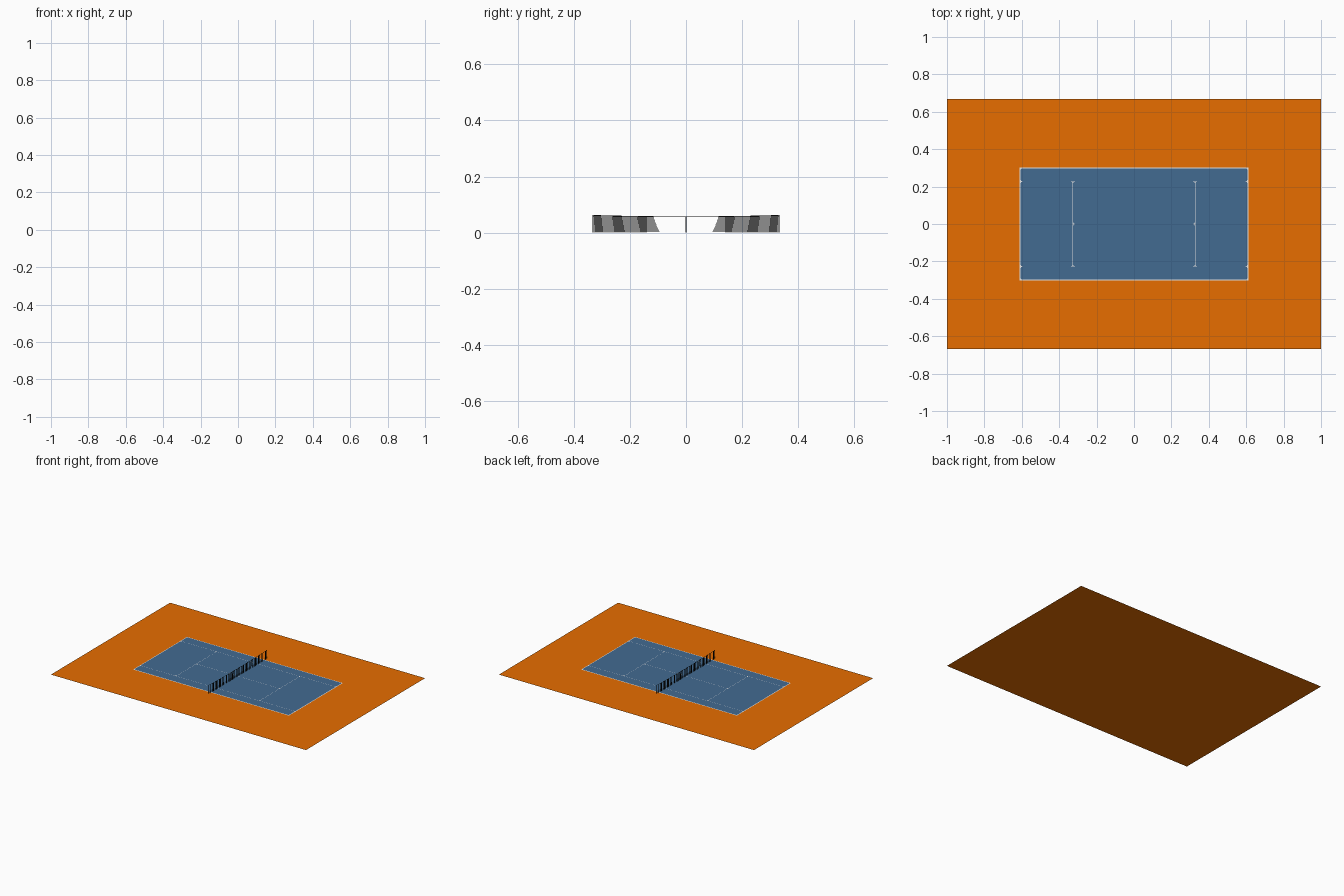
import bpy, bmesh, math

if "Cube" in bpy.data.objects:
    bpy.data.objects.remove(bpy.data.objects["Cube"])

def material(name, rgb):
    m = bpy.data.materials.new(name)
    m.diffuse_color = (*rgb, 1)
    m.use_nodes = True
    m.node_tree.nodes["Principled BSDF"].inputs["Base Color"].default_value = m.diffuse_color
    return m

ORANGE = material("clay orange", (0.80, 0.155, 0.0))
BLUE = material("court blue", (0.055, 0.147, 0.285))
WHITE = material("line white", (0.85, 0.85, 0.85))
BLACK = material("net black", (0.004, 0.004, 0.004))

def finish(bm, name, mat):
    me = bpy.data.meshes.new(name)
    bm.to_mesh(me)
    bm.free()
    me.materials.append(mat)
    ob = bpy.data.objects.new(name, me)
    bpy.context.collection.objects.link(ob)
    return ob

def panel(bm, x0, x1, y0, y1, z, r=0.0):
    # flat rectangle facing up, with rounded corners if r > 0
    pts = []
    corners = [(x1 - r, y1 - r), (x0 + r, y1 - r), (x0 + r, y0 + r), (x1 - r, y0 + r)]
    for k, (cx, cy) in enumerate(corners):
        for s in range(5 if r else 1):
            a = math.pi / 2 * (k + s / 4)
            pts.append((cx + r * math.cos(a), cy + r * math.sin(a), z))
    bm.faces.new([bm.verts.new(p) for p in pts])

L, W = 0.611, 0.302          # outer edge of the lines
T = 0.0045                   # border line width
t = 0.0008                   # half width of inner lines
SERVICE, SINGLES = 0.327, 0.227
R = 0.011

# surround
bm = bmesh.new()
panel(bm, -1, 1, -0.667, 0.667, 0)
finish(bm, "surround", ORANGE)

# white sheet whose edges and gaps read as the painted lines
bm = bmesh.new()
panel(bm, -L, L, -W, W, 0.0007)
finish(bm, "painted_lines", WHITE)

# blue panels: two alleys, two back courts, two rows of service boxes
bm = bmesh.new()
X, Y = L - T, W - T
for s in (-1, 1):
    ya, yb = sorted((s * (SINGLES + t), s * Y))
    panel(bm, -X, X, ya, yb, 0.0011, R)
    xa, xb = sorted((s * (SERVICE + t), s * X))
    panel(bm, xa, xb, -SINGLES + t, SINGLES - t, 0.0011, R)
    ya, yb = sorted((s * t, s * (SINGLES - t)))
    panel(bm, -SERVICE + t, SERVICE - t, ya, yb, 0.0011, R)
finish(bm, "court_panels", BLUE)

# short centre marks on the baselines
bm = bmesh.new()
for s in (-1, 1):
    xa, xb = sorted((s * (X - 0.006), s * X))
    panel(bm, xa, xb, -t, t, 0.0014)
finish(bm, "centre_marks", WHITE)

# net: flat sheet of fine strands, sagging a little in the middle
HALF, TOP, SAG = 0.332, 0.063, 0.005
PITCH, STRAND = 0.00355, 0.0008

def top_z(y):
    return TOP - SAG * (1 - (y / HALF) ** 2)

def quad(bm, pts):
    bm.faces.new([bm.verts.new((0, y, z)) for y, z in pts])

def upright(bm, y, w):
    z = 0.0015
    quad(bm, [(y - w / 2, z), (y + w / 2, z), (y + w / 2, top_z(y)), (y - w / 2, top_z(y))])

def cord(bm, drop, w, steps=32):
    # a strand running the width of the net, parallel to its top edge
    for k in range(steps):
        a, b = (HALF * (2 * n / steps - 1) for n in (k, k + 1))
        za, zb = top_z(a) - drop, top_z(b) - drop
        if min(za, zb) - w >= 0.0015:
            quad(bm, [(a, za - w), (b, zb - w), (b, zb), (a, za)])

bm = bmesh.new()
n = int(2 * HALF / PITCH)
for k in range(n + 1):
    upright(bm, -HALF + k * 2 * HALF / n, STRAND)
for k in range(1, int(TOP / PITCH) + 1):
    cord(bm, k * PITCH, STRAND)
finish(bm, "net_mesh", BLACK)

# net edging: top cord, end cords and centre strap
bm = bmesh.new()
cord(bm, 0, 0.0025)
for y in (-HALF, 0, HALF):
    upright(bm, y, 0.002)
finish(bm, "net_edging", BLACK)
